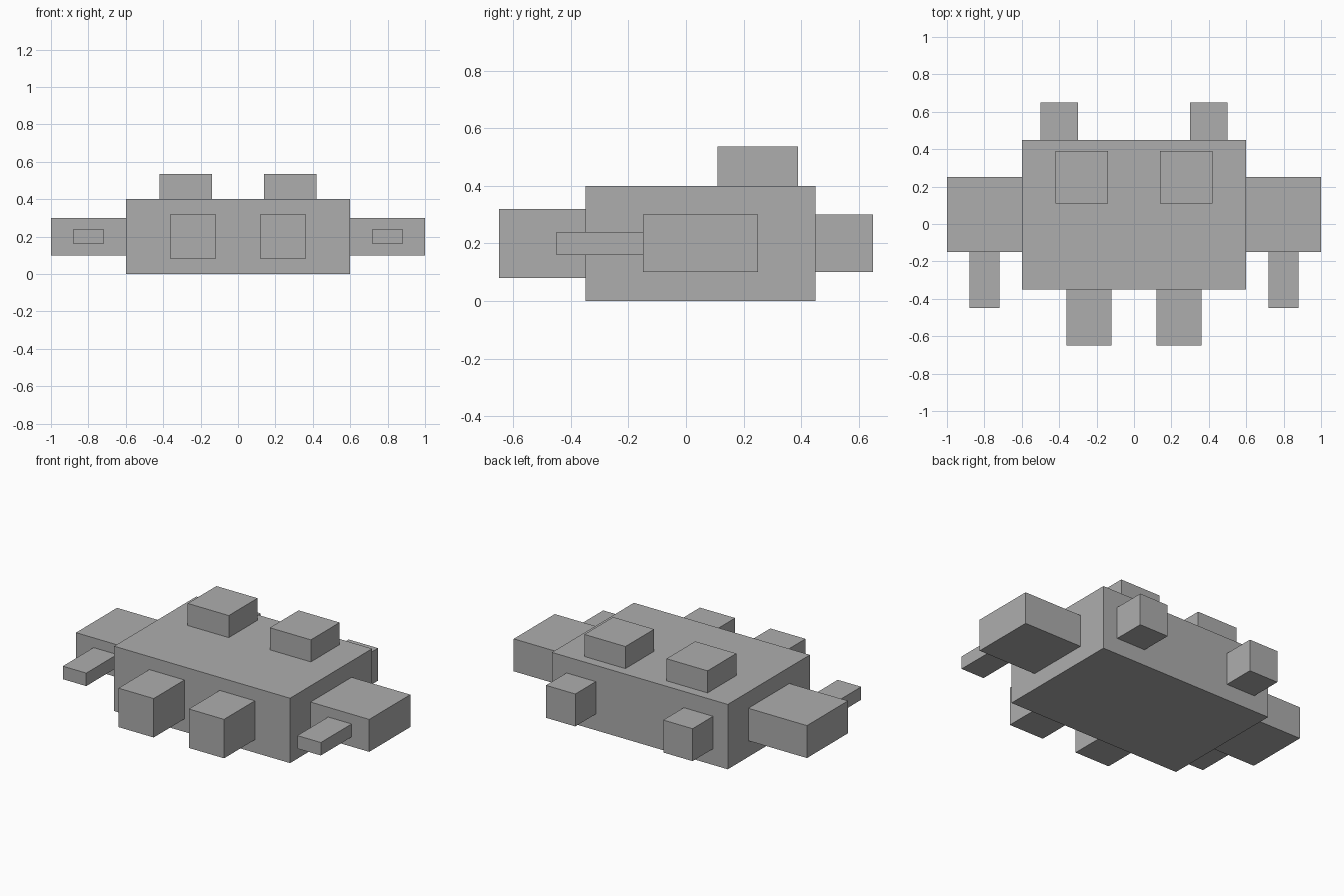
import bpy
import bmesh
from mathutils import Vector

cube = bpy.data.objects.get("Cube")
if cube:
    bpy.data.objects.remove(cube, do_unlink=True)

# Single plain grey
grey = bpy.data.materials.new("plain_grey")
grey.use_nodes = True
colour = (0.42, 0.42, 0.42, 1)
grey.diffuse_color = colour
for node in grey.node_tree.nodes:
    if node.type == 'BSDF_PRINCIPLED':
        node.inputs["Base Color"].default_value = colour


def block(name, centre, size):
    """Flat-faced box with the given centre and full size."""
    bm = bmesh.new()
    bmesh.ops.create_cube(bm, size=1)
    bmesh.ops.scale(bm, vec=Vector(size), verts=bm.verts)
    mesh = bpy.data.meshes.new(name)
    bm.to_mesh(mesh)
    bm.free()
    mesh.materials.append(grey)
    obj = bpy.data.objects.new(name, mesh)
    obj.location = centre
    bpy.context.collection.objects.link(obj)
    return obj


# Main hull
block("body", (0, 0.05, 0.2), (1.2, 0.8, 0.4))

# Paired parts, mirrored left and right
for side, sign in (("left", 1), ("right", -1)):
    block(side + "_wing", (sign * 0.8, 0.05, 0.2), (0.4, 0.4, 0.2))
    block(side + "_wing_barrel", (sign * 0.8, -0.3, 0.2), (0.16, 0.3, 0.08))
    block(side + "_front_block", (sign * 0.24, -0.5, 0.2), (0.24, 0.3, 0.24))
    block(side + "_rear_thruster", (sign * 0.4, 0.55, 0.2), (0.2, 0.2, 0.2))
    block(side + "_top_block", (sign * 0.28, 0.25, 0.468), (0.28, 0.28, 0.136))
